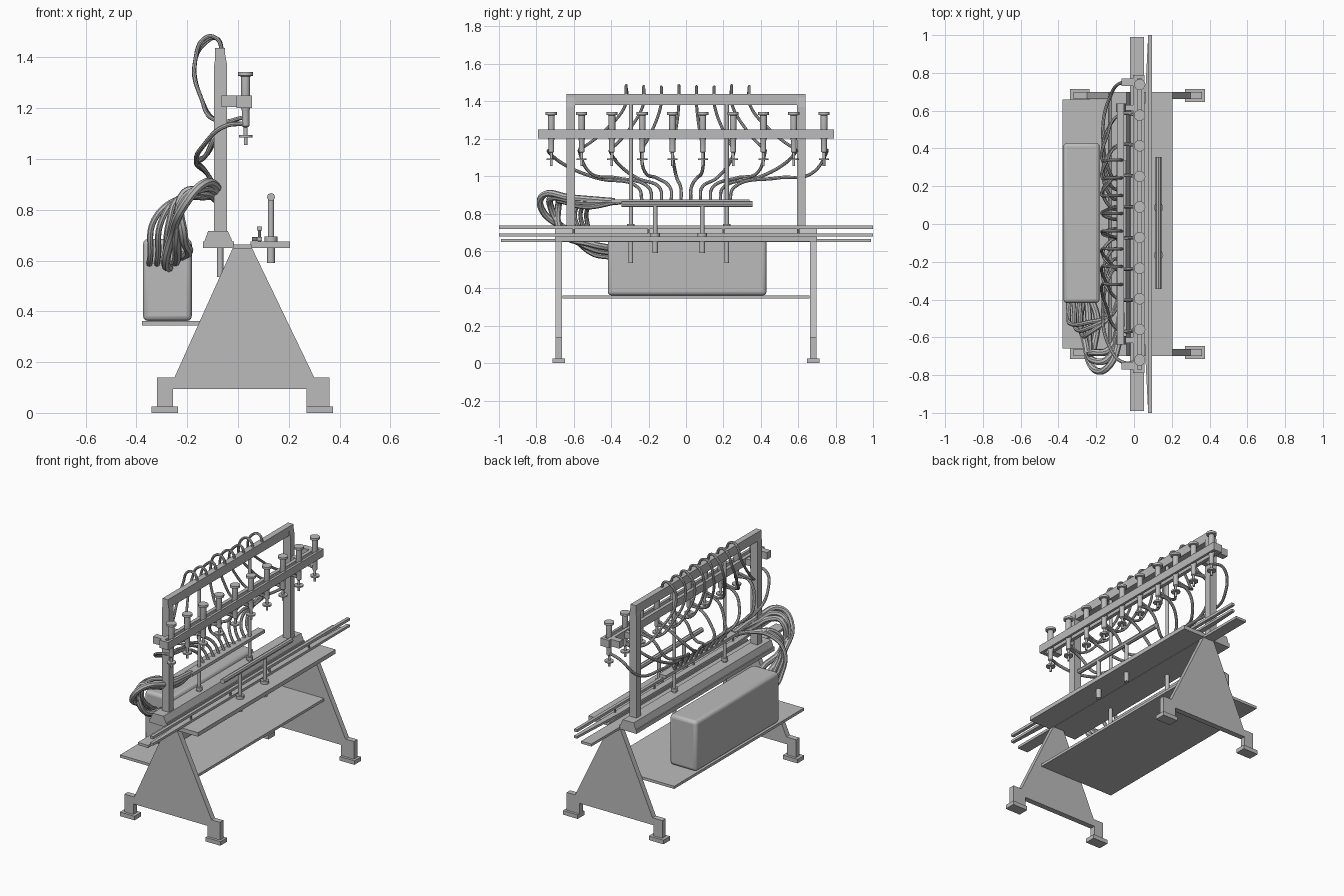
import bpy, bmesh
from mathutils import Vector

cube = bpy.data.objects.get("Cube")
if cube:
    bpy.data.objects.remove(cube, do_unlink=True)

grey = bpy.data.materials.new("light_grey")
grey.use_nodes = True
grey.diffuse_color = (0.5, 0.5, 0.5, 1)
grey.node_tree.nodes["Principled BSDF"].inputs["Base Color"].default_value = (0.5, 0.5, 0.5, 1)


def add_object(name, mesh):
    obj = bpy.data.objects.new(name, mesh)
    bpy.context.scene.collection.objects.link(obj)
    mesh.materials.clear()
    mesh.materials.append(grey)
    return obj


def finish(name, bm):
    bmesh.ops.recalc_face_normals(bm, faces=bm.faces[:])
    mesh = bpy.data.meshes.new(name)
    bm.to_mesh(mesh)
    bm.free()
    return add_object(name, mesh)


def prism(name, points, axis, low, high):
    """Extrude a 2D outline along y (points are x, z) or z (points are x, y)."""
    bm = bmesh.new()
    place = (lambda a, b: (a, low, b)) if axis == "y" else (lambda a, b: (a, b, low))
    face = bm.faces.new([bm.verts.new(place(a, b)) for a, b in points])
    new = bmesh.ops.extrude_face_region(bm, geom=[face])["geom"]
    step = Vector((0, high - low, 0) if axis == "y" else (0, 0, high - low))
    bmesh.ops.translate(bm, vec=step, verts=[v for v in new if isinstance(v, bmesh.types.BMVert)])
    return finish(name, bm)


def box(name, x, y, z):
    return prism(name, [(x[0], z[0]), (x[1], z[0]), (x[1], z[1]), (x[0], z[1])], "y", *y)


def smooth(obj):
    bpy.ops.object.select_all(action="DESELECT")
    obj.select_set(True)
    bpy.context.view_layer.objects.active = obj
    bpy.ops.object.shade_smooth_by_angle()


def lathe(name, x, y, profile, sides=16):
    """Spin a list of (radius, height) around a vertical axis."""
    bm = bmesh.new()
    verts = [bm.verts.new((x + r, y, z)) for r, z in profile]
    edges = [bm.edges.new(pair) for pair in zip(verts, verts[1:])]
    bmesh.ops.spin(bm, geom=verts + edges, cent=(x, y, 0), axis=(0, 0, 1),
                   angle=6.283185, steps=sides, use_duplicate=False)
    bmesh.ops.remove_doubles(bm, verts=bm.verts[:], dist=0.0004)
    smooth(finish(name, bm))


def hose(name, points, radius):
    """Sweep a round tube along a smooth path."""
    curve = bpy.data.curves.new(name + "_path", "CURVE")
    curve.dimensions = "3D"
    curve.bevel_depth = radius
    curve.bevel_resolution = 2
    curve.resolution_u = 8
    curve.use_fill_caps = True
    spline = curve.splines.new("BEZIER")
    spline.bezier_points.add(len(points) - 1)
    for knot, point in zip(spline.bezier_points, points):
        knot.co = point
        knot.handle_left_type = knot.handle_right_type = "AUTO"
    helper = bpy.data.objects.new(name + "_path", curve)
    bpy.context.scene.collection.objects.link(helper)
    graph = bpy.context.evaluated_depsgraph_get()
    mesh = bpy.data.meshes.new_from_object(helper.evaluated_get(graph))
    bpy.data.objects.remove(helper, do_unlink=True)
    smooth(add_object(name, mesh))


# End supports with feet
outline = [(-0.32, 0.02), (-0.256, 0.02), (-0.256, 0.094), (0.27, 0.094), (0.27, 0.02),
           (0.36, 0.02), (0.36, 0.14), (0.30, 0.14), (0.05, 0.66), (-0.016, 0.66),
           (-0.25, 0.14), (-0.32, 0.14)]
for side, s in (("front", -1), ("back", 1)):
    prism(side + "_support", outline, "y", s * 0.698, s * 0.663)
    for foot, x in (("right", (-0.34, -0.236)), ("left", (0.27, 0.375))):
        box(f"{side}_{foot}_foot", x, (s * 0.715, s * 0.647), (0, 0.026))

# Shelf and control cabinet
box("shelf", (-0.378, 0.15), (-0.66, 0.66), (0.345, 0.362))
cabinet = box("cabinet", (-0.374, -0.182), (-0.418, 0.43), (0.362, 0.685))
bevel = cabinet.modifiers.new("rounded", "BEVEL")
bevel.width, bevel.segments = 0.02, 3
smooth(cabinet)

# Table plates, conveyor strip and guide rails
box("front_table_plate", (0.05, 0.205), (-0.70, 0.70), (0.65, 0.676))
box("back_table_plate", (-0.138, -0.016), (-0.70, 0.70), (0.65, 0.676))
box("conveyor_strip", (-0.02, 0.053), (-0.99, 0.99), (0.648, 0.664))
prism("lower_guide_rail", [(0.095, -1), (0.095, 1), (0.075, 1), (0.055, 0.6),
                           (0.055, -0.6), (0.075, -1)], "z", 0.677, 0.692)
box("upper_guide_rail", (0.075, 0.095), (-1, 1), (0.718, 0.735))
for y in (-0.6, -0.2, 0.2, 0.6):
    lathe("guide_pin", 0.085, y, [(0, 0.67), (0.006, 0.67), (0.006, 0.72), (0, 0.72)], 8)
prism("base_beam", [(-0.132, 0.676), (-0.022, 0.676), (-0.04, 0.716), (-0.118, 0.716)],
      "y", -0.70, 0.70)

# Upright frame
post = [(-0.094, 0.71), (-0.043, 0.71), (-0.043, 1.37), (-0.055, 1.437), (-0.082, 1.437), (-0.094, 1.37)]
for side, s in (("front", -1), ("back", 1)):
    prism(side + "_post", post, "y", s * 0.638, s * 0.593)
    box(side + "_bar_bracket", (-0.065, 0.005), (s * 0.73, s * 0.77), (1.205, 1.25))
    box(side + "_post_bracket", (-0.045, 0.005), (s * 0.60, s * 0.63), (1.205, 1.245))
    box(side + "_bar_end", (0.0, 0.055), (s * 0.77, s * 0.79), (1.2, 1.25))
box("frame_top_bar", (-0.09, -0.052), (-0.638, 0.638), (1.38, 1.438))
box("nozzle_bar_inner", (-0.005, 0.018), (-0.79, 0.79), (1.2, 1.25))
box("nozzle_bar_outer", (0.04, 0.056), (-0.79, 0.79), (1.2, 1.25))

# Adjusting rods through the table
for y in (-0.295, 0.218):
    lathe("frame_rod", -0.07, y, [(0, 0.535), (0.012, 0.535), (0.012, 0.725), (0.02, 0.725),
                                  (0.02, 0.745), (0.011, 0.745), (0.011, 1.39), (0, 1.39)])
for y in (-0.165, 0.087):
    lathe("guard_rod", 0.13, y, [(0, 0.59), (0.015, 0.59), (0.015, 0.675), (0.025, 0.675),
                                 (0.025, 0.695), (0.012, 0.695), (0.012, 0.85), (0, 0.85)])
hose("guard_bar", [(0.13, -0.345, 0.85), (0.13, 0.355, 0.85)], 0.016)
box("manifold_plate", (-0.095, -0.045), (-0.40, 0.34), (0.855, 0.875))

# Nozzles with their lower hoses to the manifold
nozzles = [-0.72 + 0.162 * i for i in range(10)]
for i, y in enumerate(nozzles):
    lathe("nozzle", 0.03, y, [(0, 1.055), (0.007, 1.055), (0.007, 1.085), (0.027, 1.085),
                              (0.027, 1.094), (0.008, 1.094), (0.008, 1.125), (0.015, 1.13),
                              (0.015, 1.19), (0.018, 1.2), (0.018, 1.325), (0.03, 1.328),
                              (0.03, 1.342), (0, 1.342)])
    end = (i - 4.5) * 0.052
    drop = 1.06 - 0.05 * (i % 2)
    hose("lower_hose", [(0.03, y, 1.14), (-0.05, y * 1.02, 1.13), (-0.13, y * 0.9, drop),
                        (-0.165, (y + end) / 2, 0.99), (-0.12, end * 1.1, 0.94),
                        (-0.075, end, 0.86)], 0.009)

# Hoses looping over the top bar
for i, y in enumerate(nozzles[1:9]):
    top = -0.32 + 0.094 * i
    mid = (y + top) / 2
    hose("upper_hose", [(-0.06, top, 1.42), (-0.085, top, 1.475), (-0.125, top, 1.48 - 0.01 * (i % 3)),
                        (-0.168, top, 1.39), (-0.145, mid, 1.24), (-0.08, y, 1.15),
                        (0.03, y, 1.165)], 0.008)

# Heavy supply hoses from the cabinet end
for i in range(3):
    t = i * 0.045
    hose("supply_hose", [(-0.27 + t / 2, -0.40, 0.57 + t / 2), (-0.285 + t, -0.50, 0.59 + t / 2),
                         (-0.26 + t / 2, -0.62 - t / 2, 0.70), (-0.21, -0.77 + t, 0.82 + t / 2),
                         (-0.14, -0.76 + t, 0.90 - t / 3), (-0.08, -0.62 + t, 0.885 - t / 2),
                         (-0.07, -0.38, 0.865)], 0.018)
for i in range(3):
    t = i * 0.03
    hose("signal_hose", [(-0.35 + t, -0.40, 0.58), (-0.345 + t, -0.47, 0.62),
                         (-0.33 + t, -0.53 - t, 0.76), (-0.24, -0.52 - t, 0.84),
                         (-0.12, -0.48, 0.85), (-0.07, -0.35, 0.86)], 0.012)
